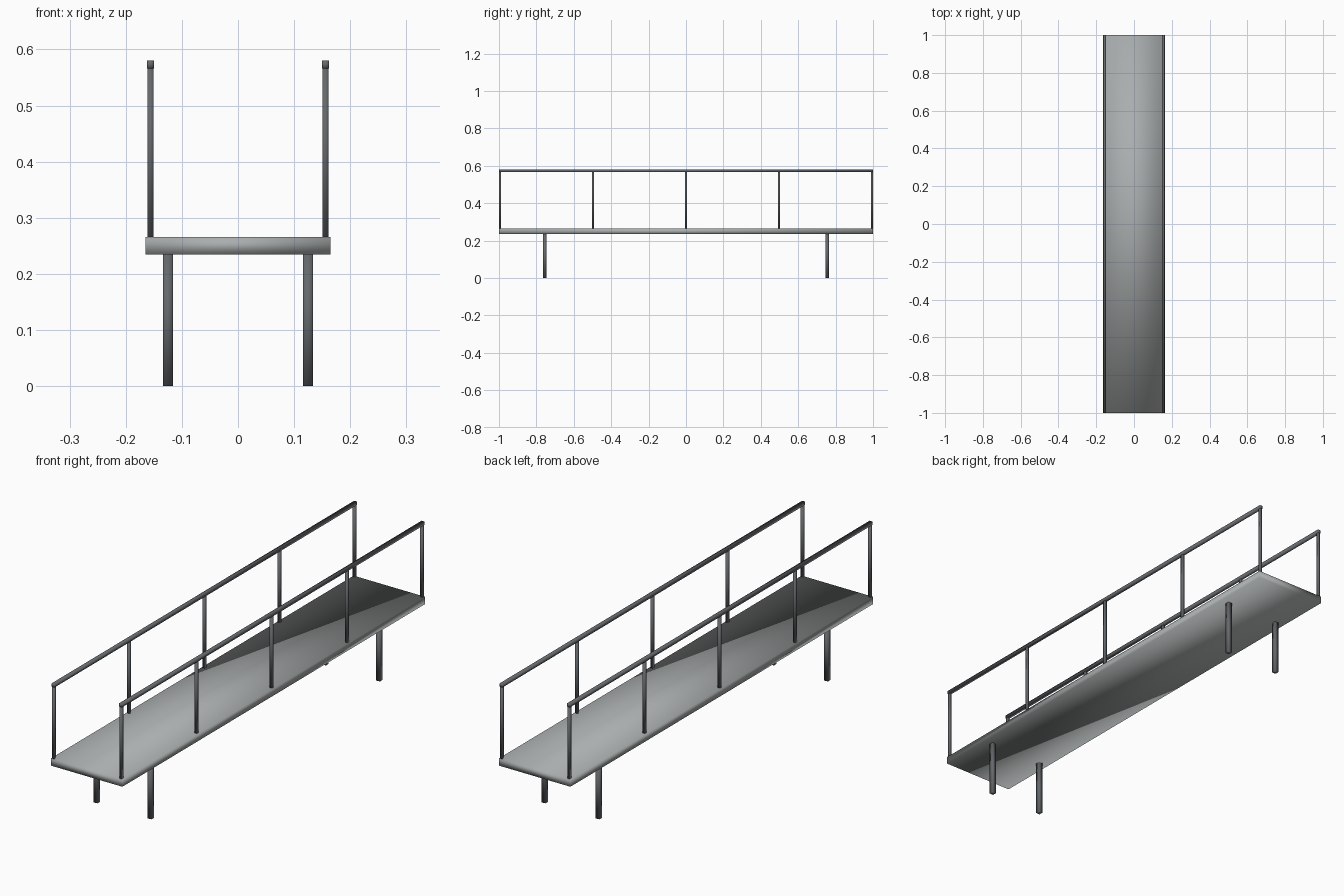
import bpy
import bmesh
from mathutils import Matrix

default = bpy.data.objects.get("Cube")
if default:
    bpy.data.objects.remove(default, do_unlink=True)


def make_material(name, color):
    mat = bpy.data.materials.new(name)
    mat.use_nodes = True
    mat.diffuse_color = color
    mat.node_tree.nodes["Principled BSDF"].inputs["Base Color"].default_value = color
    return mat


deck_grey = make_material("light grey deck", (0.40, 0.42, 0.42, 1))
dark_steel = make_material("dark steel", (0.13, 0.14, 0.15, 1))


def smooth_box(name, center, size, mat):
    """Box with soft shading across its edges."""
    bm = bmesh.new()
    bmesh.ops.create_cube(bm, size=1, matrix=Matrix.Diagonal((*size, 1)))
    for face in bm.faces:
        face.smooth = True
    mesh = bpy.data.meshes.new(name)
    bm.to_mesh(mesh)
    bm.free()
    mesh.materials.append(mat)
    obj = bpy.data.objects.new(name, mesh)
    obj.location = center
    bpy.context.collection.objects.link(obj)
    return obj


# Walkway deck
DECK_BOTTOM, DECK_TOP = 0.235, 0.266
smooth_box("deck", (0, 0, (DECK_BOTTOM + DECK_TOP) / 2),
           (0.33, 2.0, DECK_TOP - DECK_BOTTOM), deck_grey)

RAIL_X, RAIL_TOP, RAIL_HEIGHT = 0.156, 0.58, 0.014
POST_BASE = DECK_TOP - 0.004
POST_TOP = RAIL_TOP - 0.003

for side, sign in (("left", 1), ("right", -1)):
    # Handrail along the full length
    smooth_box(f"{side}_handrail", (sign * RAIL_X, 0, RAIL_TOP - RAIL_HEIGHT / 2),
               (0.013, 2.0, RAIL_HEIGHT), dark_steel)

    # Railing posts, evenly spaced
    for i in range(5):
        y = (i - 2) * 0.497
        smooth_box(f"{side}_post_{i + 1}",
                   (sign * RAIL_X, y, (POST_BASE + POST_TOP) / 2),
                   (0.011, 0.011, POST_TOP - POST_BASE), dark_steel)

    # Support legs under the deck
    for end, y in (("front", -0.755), ("back", 0.755)):
        smooth_box(f"{end}_{side}_leg", (sign * 0.125, y, DECK_BOTTOM / 2),
                   (0.018, 0.018, DECK_BOTTOM), dark_steel)
